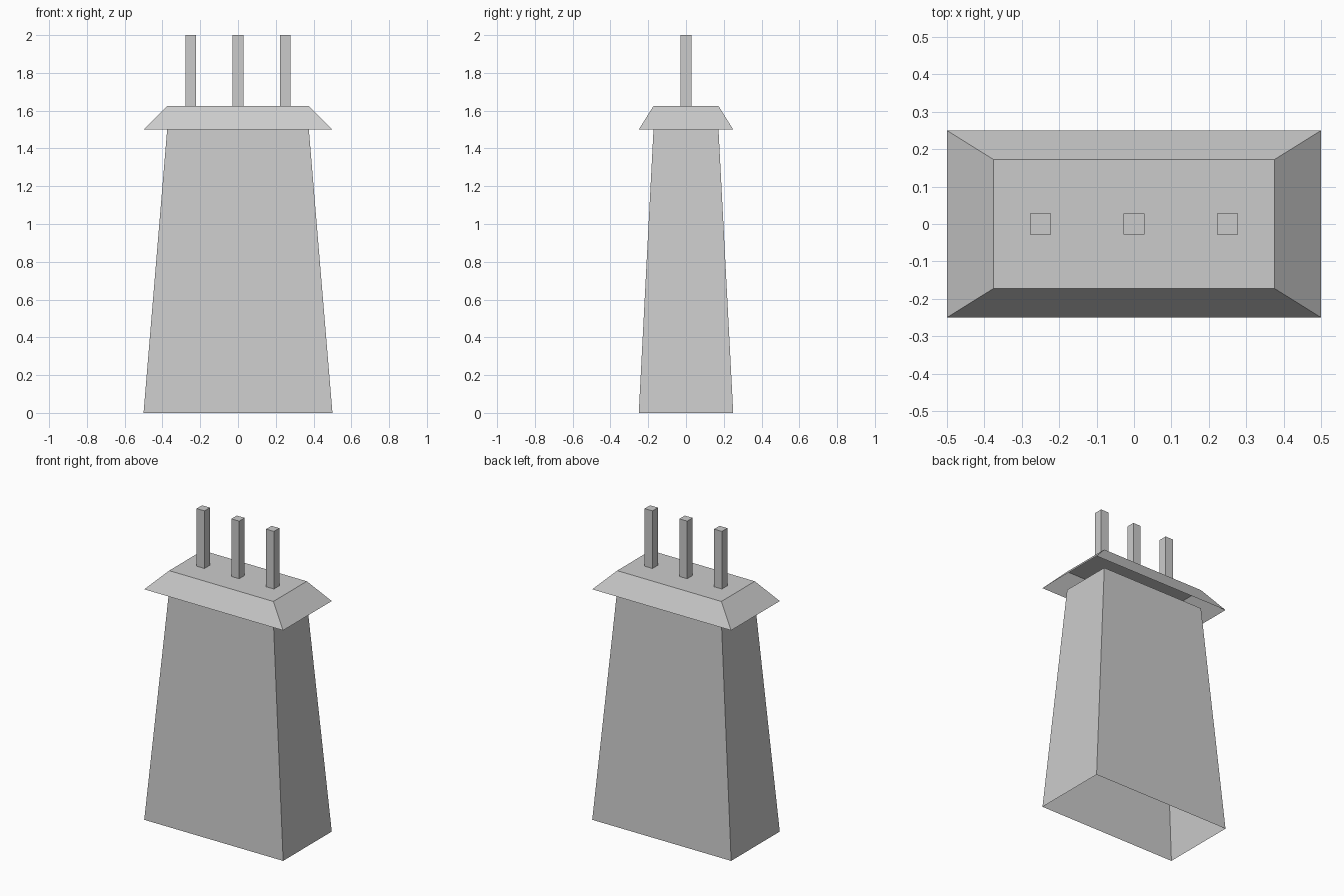
import bpy
import bmesh

if "Cube" in bpy.data.objects:
    bpy.data.objects.remove(bpy.data.objects["Cube"])


def tapered_box(name, bottom, top, z0, z1, x=0.0, cap=True):
    """Four-sided shell, open below; bottom and top are (half x, half y)."""
    bm = bmesh.new()
    corners = [(-1, -1), (1, -1), (1, 1), (-1, 1)]
    low = [bm.verts.new((x + sx * bottom[0], sy * bottom[1], z0)) for sx, sy in corners]
    high = [bm.verts.new((x + sx * top[0], sy * top[1], z1)) for sx, sy in corners]
    for i in range(4):
        j = (i + 1) % 4
        bm.faces.new((low[i], low[j], high[j], high[i]))
    if cap:
        bm.faces.new(high)
    mesh = bpy.data.meshes.new(name)
    bm.to_mesh(mesh)
    bm.free()
    obj = bpy.data.objects.new(name, mesh)
    bpy.context.collection.objects.link(obj)
    return obj


BASE = (0.5, 0.25)
NECK = (0.375, 0.172)
PIN = (0.028, 0.028)

# Tapered tower body, open at both ends
tapered_box("body", BASE, NECK, 0.0, 1.5, cap=False)

# Overhanging hollow roof
tapered_box("roof", BASE, NECK, 1.5, 1.625)

# Three square posts on the roof
for label, px in (("left", -0.25), ("middle", 0.0), ("right", 0.25)):
    tapered_box(f"{label}_post", PIN, PIN, 1.625, 2.0, x=px)
